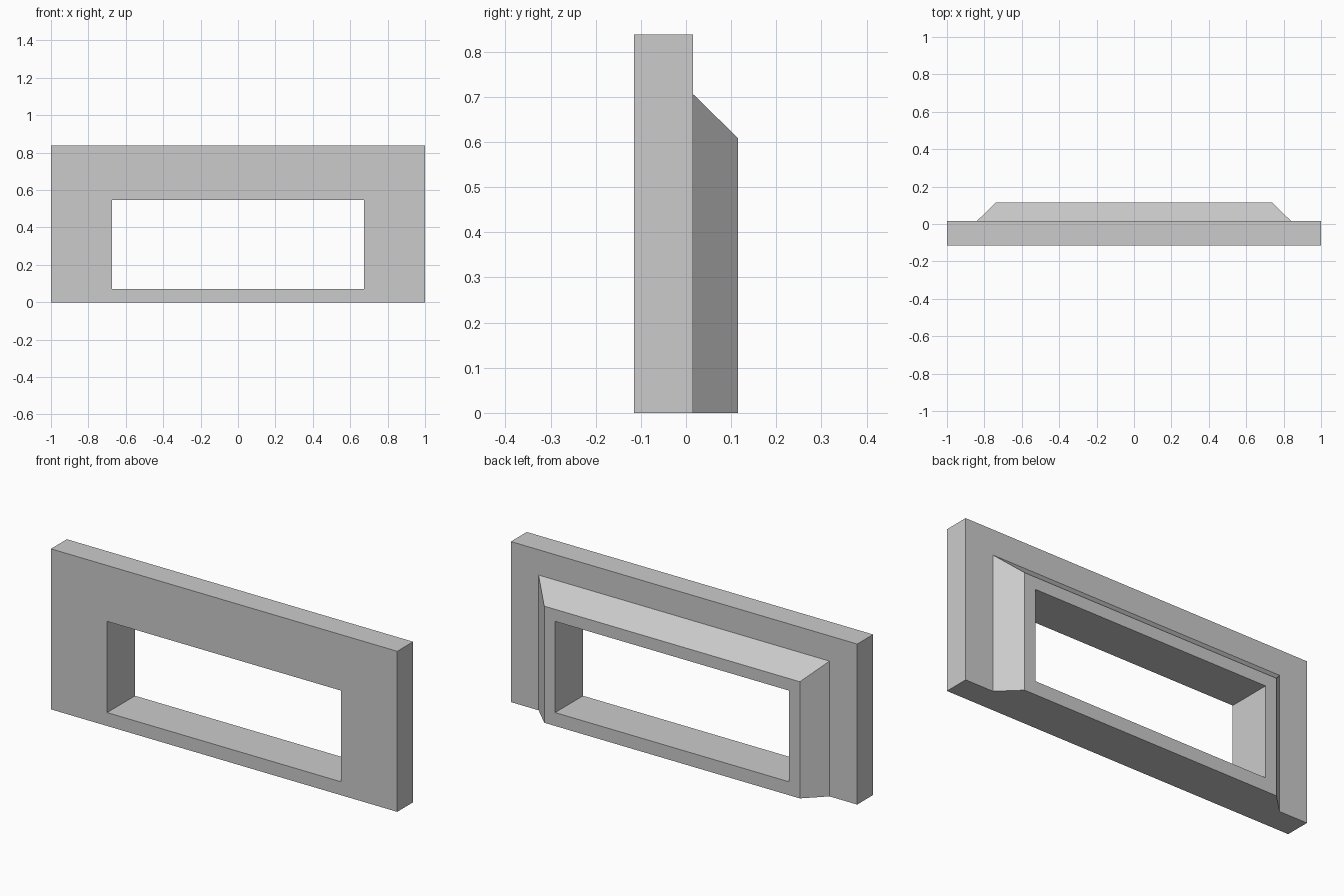
import bpy
import bmesh

cube = bpy.data.objects.get("Cube")
if cube:
    bpy.data.objects.remove(cube, do_unlink=True)

# Material
GREY = (0.6, 0.6, 0.6, 1.0)
grey = bpy.data.materials.new("plain grey")
grey.use_nodes = True
grey.diffuse_color = GREY
grey.node_tree.nodes["Principled BSDF"].inputs["Base Color"].default_value = GREY

# Key depths, front to back
FRONT, PLATE_BACK, COLLAR_BACK = -0.115, 0.016, 0.115

bm = bmesh.new()


def ring(half_width, bottom, top, y):
    """Rectangle of four vertices: bottom left, bottom right, top right, top left."""
    corners = ((-half_width, bottom), (half_width, bottom),
               (half_width, top), (-half_width, top))
    return [bm.verts.new((x, y, z)) for x, z in corners]


def bridge(a, b, sides):
    """Join two rings along the chosen sides; side 0 is the bottom."""
    for i in sides:
        j = (i + 1) % 4
        bm.faces.new((a[i], a[j], b[j], b[i]))


# Plate, tapered rear collar, then the opening back through to the front
plate_front = ring(1.0, 0.0, 0.838, FRONT)
plate_back = ring(1.0, 0.0, 0.838, PLATE_BACK)
collar_base = ring(0.84, 0.0, 0.706, PLATE_BACK)
collar_rim = ring(0.738, 0.0, 0.609, COLLAR_BACK)
hole_back = ring(0.675, 0.07, 0.546, COLLAR_BACK)
hole_front = ring(0.675, 0.07, 0.546, FRONT)

outer = [plate_front, plate_back, collar_base, collar_rim]
for a, b in zip(outer, outer[1:]):
    bridge(a, b, (1, 2, 3))
inner = [collar_rim, hole_back, hole_front, plate_front]
for a, b in zip(inner, inner[1:]):
    bridge(a, b, range(4))

# One flat underside for plate and collar
bm.faces.new([r[0] for r in outer] + [r[1] for r in reversed(outer)])

bmesh.ops.recalc_face_normals(bm, faces=bm.faces[:])
mesh = bpy.data.meshes.new("window_frame")
bm.to_mesh(mesh)
bm.free()
mesh.materials.append(grey)
frame = bpy.data.objects.new("window_frame", mesh)
bpy.context.collection.objects.link(frame)
